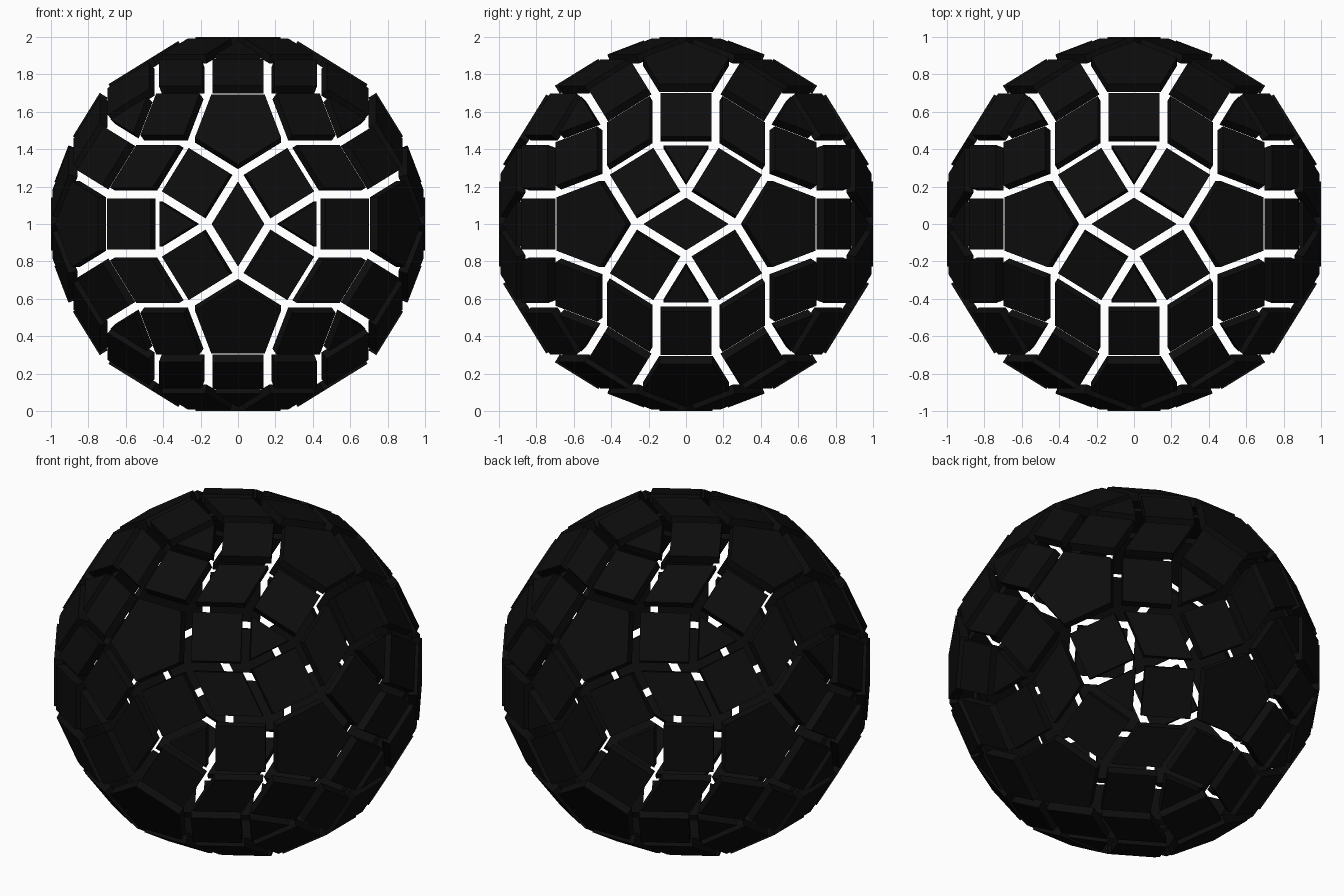
import bpy, bmesh, math
from itertools import combinations
from mathutils import Vector

if "Cube" in bpy.data.objects:
    bpy.data.objects.remove(bpy.data.objects["Cube"])

PHI = (1 + math.sqrt(5)) / 2
THICK = 0.05          # panel thickness
GAP = 0.022           # inset of every panel edge
RADIUS = 1 - THICK    # inner face distance
SCALE = RADIUS / 2.9945

mat = bpy.data.materials.new("black")
mat.diffuse_color = (0.004, 0.004, 0.004, 1)
mat.use_nodes = True
mat.node_tree.nodes["Principled BSDF"].inputs["Base Color"].default_value = mat.diffuse_color

# Symmetry directions: five-fold (pents), three-fold (tris), two-fold (nodes)
pents = []
for a in (1, -1):
    for b in (PHI, -PHI):
        for v in ((a, 0, b), (b, a, 0), (0, b, a)):
            pents.append(Vector(v).normalized())
near = lambda a, b: a.dot(b) > 0.4
tris = [(a + b + c).normalized() for a, b, c in combinations(pents, 3)
        if near(a, b) and near(b, c) and near(a, c)]
nodes = [(a + b).normalized() for a, b in combinations(pents, 2) if near(a, b)]

# Corner positions on the unit-edge expanded icosidodecahedron
PUSH_T = math.sqrt(3) * 2 * 0.42533


def pent_corner(n, p):
    return n * PHI + p * PHI


def tri_corner(n, t):
    return n * PHI + t * PUSH_T


def touching(d, group):
    return [g for g in group if g.dot(d) > 0.8]


def add_panel(bm, pts):
    """One flat plate: sorted, inset, then extruded outward."""
    pts = [p * SCALE for p in pts]
    c = sum(pts, Vector()) / len(pts)
    u = (pts[0] - c).normalized()
    n = u.cross(next(p - c for p in pts[1:] if u.cross(p - c).length > 0.01)).normalized()
    if n.dot(c) < 0:
        n = -n
    w = n.cross(u)
    pts.sort(key=lambda p: math.atan2((p - c).dot(w), (p - c).dot(u)))
    edge = (pts[1] - pts[0]).normalized()
    inradius = (c - pts[0]).cross(edge).length
    k = 1 - GAP / inradius
    inner = [c + (p - c) * k for p in pts]
    lo = [bm.verts.new(p) for p in inner]
    hi = [bm.verts.new(p + n * THICK) for p in inner]
    bm.faces.new(lo[::-1])
    bm.faces.new(hi)
    for i in range(len(lo)):
        j = (i + 1) % len(lo)
        bm.faces.new((lo[i], lo[j], hi[j], hi[i]))


def build(name, panels):
    bm = bmesh.new()
    for pts in panels:
        add_panel(bm, pts)
    bmesh.ops.recalc_face_normals(bm, faces=bm.faces)
    me = bpy.data.meshes.new(name)
    bm.to_mesh(me)
    bm.free()
    me.materials.append(mat)
    ob = bpy.data.objects.new(name, me)
    ob.location.z = 1
    bpy.context.collection.objects.link(ob)


# Pentagon and triangle plates
build("pentagon_panels", [[pent_corner(n, p) for n in touching(p, nodes)] for p in pents])
build("triangle_panels", [[tri_corner(n, t) for n in touching(t, nodes)] for t in tris])

# Rhombic plates between two pentagons and two triangles
build("rhombus_panels", [[pent_corner(n, p) for p in touching(n, pents)] +
                         [tri_corner(n, t) for t in touching(n, tris)] for n in nodes])

# Square plates bridging each pentagon-triangle pair
squares = []
for p in pents:
    for t in tris:
        if p.dot(t) > 0.7:
            shared = [n for n in touching(p, nodes) if n.dot(t) > 0.8]
            squares.append([f(n, d) for f, d in ((pent_corner, p), (tri_corner, t)) for n in shared])
build("square_panels", squares)
